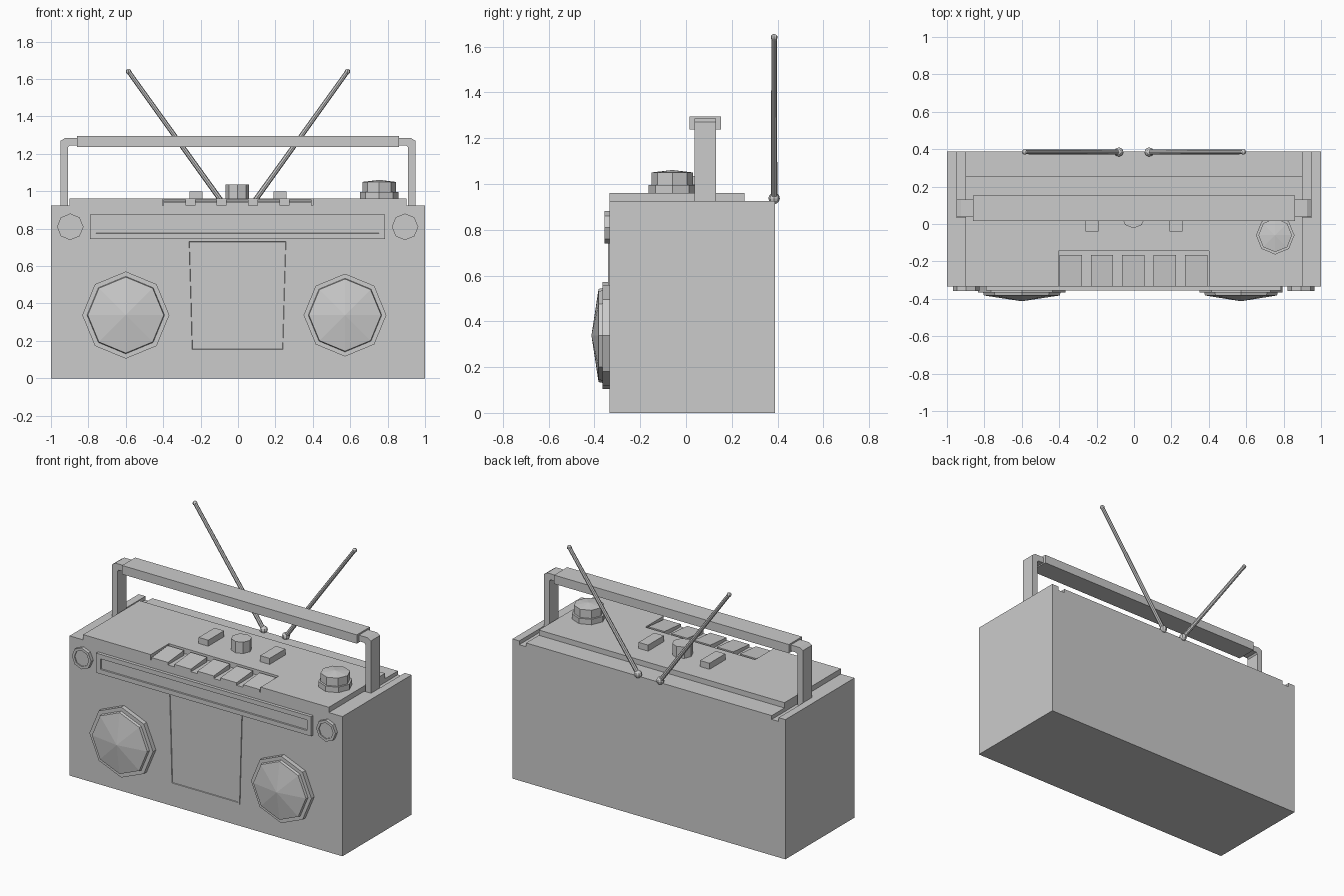
import bpy, bmesh, math
from mathutils import Vector, Matrix

if "Cube" in bpy.data.objects:
    bpy.data.objects.remove(bpy.data.objects["Cube"])


def make(name, bm):
    bmesh.ops.recalc_face_normals(bm, faces=bm.faces)
    me = bpy.data.meshes.new(name)
    bm.to_mesh(me)
    bm.free()
    ob = bpy.data.objects.new(name, me)
    bpy.context.collection.objects.link(ob)
    return ob


def box(name, x0, x1, y0, y1, z0, z1):
    bm = bmesh.new()
    bmesh.ops.create_cube(bm, size=1)
    for v in bm.verts:
        v.co = ((x0 + x1) / 2 + v.co.x * (x1 - x0),
                (y0 + y1) / 2 + v.co.y * (y1 - y0),
                (z0 + z1) / 2 + v.co.z * (z1 - z0))
    return make(name, bm)


def lathe(name, centre, profile, axis, sides=8):
    """Revolve (radius, height) pairs with few sides; radius 0 closes to a point."""
    bm = bmesh.new()
    rings = []
    for r, h in profile:
        n = 1 if r == 0 else sides
        rings.append([bm.verts.new((r * math.cos(2 * math.pi * i / sides),
                                    r * math.sin(2 * math.pi * i / sides), h)) for i in range(n)])
    bm.faces.new(rings[0])
    for a, b in zip(rings, rings[1:]):
        for i in range(sides):
            j = (i + 1) % sides
            bm.faces.new((a[i], a[j], b[0]) if len(b) == 1 else (a[i], a[j], b[j], b[i]))
    if len(rings[-1]) > 1:
        bm.faces.new(rings[-1])
    rot = Vector((0, 0, 1)).rotation_difference(Vector(axis)).to_matrix().to_4x4()
    bm.transform(Matrix.Translation(centre) @ rot)
    return make(name, bm)


def panel(name, pts, y_front, y_back, border, depth):
    """Plate on the front with a thin raised border round an inset face."""
    bm = bmesh.new()
    front = bm.faces.new([bm.verts.new((x, y_front, z)) for x, z in pts])
    back = [bm.verts.new((x, y_back, z)) for x, z in pts]
    fv = list(front.verts)
    n = len(pts)
    for i in range(n):
        j = (i + 1) % n
        bm.faces.new((fv[i], fv[j], back[j], back[i]))
    bm.faces.new(back[::-1])
    bmesh.ops.recalc_face_normals(bm, faces=bm.faces)
    bmesh.ops.inset_region(bm, faces=[front], thickness=border, use_even_offset=True)
    inner = bmesh.ops.inset_region(bm, faces=[front], thickness=0.002, use_even_offset=True)
    for v in front.verts:
        v.co.y += depth
    return make(name, bm)


def cut(ob, cutter):
    cutter.hide_render = True
    cutter.hide_set(True)
    m = ob.modifiers.new("cut", 'BOOLEAN')
    m.operation = 'DIFFERENCE'
    m.solver = 'EXACT'
    m.object = cutter


# Case with folding slots for the handle
F, B = -0.335, 0.388
case = box("case", -1, 1, F, B, 0, 0.925)
for s in (-1, 1):
    xs = sorted((s * 0.9, s * 0.95))
    cut(case, box("slot_cutter", *xs, 0.035, 0.5, 0.90, 1.0))

# Raised top plate with an open recess for the keys
plate = box("top_plate", -0.9, 0.9, F, 0.255, 0.90, 0.96)
cut(plate, box("key_recess_cutter", -0.405, 0.4, -0.4, -0.145, 0.85, 1.0))

# Five sloping tape keys
for i in range(-2, 3):
    x = i * 0.168 - 0.003
    key = box("tape_key", x - 0.06, x + 0.06, F, -0.165, 0.915, 0.957)
    for v in key.data.vertices:
        if v.co.z > 0.95 and v.co.y < -0.3:
            v.co.z = 0.942

# Controls on top
lathe("centre_knob", (-0.003, 0.04, 0.95), [(0.063, 0), (0.063, 0.085)], (0, 0, 1))
for s in (-1, 1):
    x = s * 0.225
    box("top_button", x - 0.035, x + 0.035, -0.04, 0.125, 0.95, 1.0)
lathe("volume_knob", (0.755, -0.06, 0.95),
      [(0.103, 0), (0.103, 0.046), (0.09, 0.046), (0.09, 0.1), (0, 0.111)], (0, 0, 1))

# Handle: bent frame plus thicker grip
bm = bmesh.new()
side = [(0.948, 0.90), (0.948, 1.27), (0.925, 1.285), (0.84, 1.285), (0.84, 1.245),
        (0.9, 1.245), (0.908, 1.235), (0.908, 0.90)]
for s in (-1, 1):
    f = bm.faces.new([bm.verts.new((s * x, 0.037, z)) for x, z in side])
    ext = bmesh.ops.extrude_face_region(bm, geom=[f], use_keep_orig=True)
    bmesh.ops.translate(bm, vec=(0, 0.095, 0),
                        verts=[g for g in ext["geom"] if isinstance(g, bmesh.types.BMVert)])
make("handle_arms", bm)
box("handle_grip", -0.86, 0.86, 0.015, 0.152, 1.237, 1.295)

# Tuner window and cassette door
panel("tuner_window", [(-0.79, 0.745), (0.785, 0.745), (0.785, 0.875), (-0.79, 0.875)],
      -0.356, -0.32, 0.03, 0.008)
panel("cassette_door", [(-0.255, 0.145), (0.25, 0.145), (0.258, 0.44), (0.267, 0.742),
                        (-0.272, 0.742), (-0.263, 0.44)], -0.341, -0.32, 0.01, 0.004)

# Speakers: stepped octagonal rims with shallow domes
for name, x, k in (("left_speaker", -0.6, 1.0), ("right_speaker", 0.572, 0.95)):
    lathe(name, (x, F, 0.338), [(0.233 * k, -0.01), (0.233 * k, 0.03), (0.207 * k, 0.03),
                                (0.203 * k, 0.047), (0, 0.078)], (0, -1, 0))
for name, x in (("left_tweeter", -0.897), ("right_tweeter", 0.893)):
    lathe(name, (x, F, 0.81), [(0.071, -0.01), (0.071, 0.022), (0.053, 0.022),
                               (0.053, 0.015)], (0, -1, 0))

# Twin rod antennas with ball joints and tips
for s in (-1, 1):
    a, b = Vector((s * 0.081, 0.385, 0.937)), Vector((s * 0.585, 0.385, 1.64))
    d = b - a
    lathe("antenna_rod", a, [(0.014, 0), (0.012, d.length)], d, 8)
    for name, p, r in (("antenna_joint", a, 0.025), ("antenna_tip", b, 0.015)):
        bm = bmesh.new()
        bmesh.ops.create_uvsphere(bm, u_segments=8, v_segments=6, radius=r,
                                  matrix=Matrix.Translation(p))
        make(name, bm)
